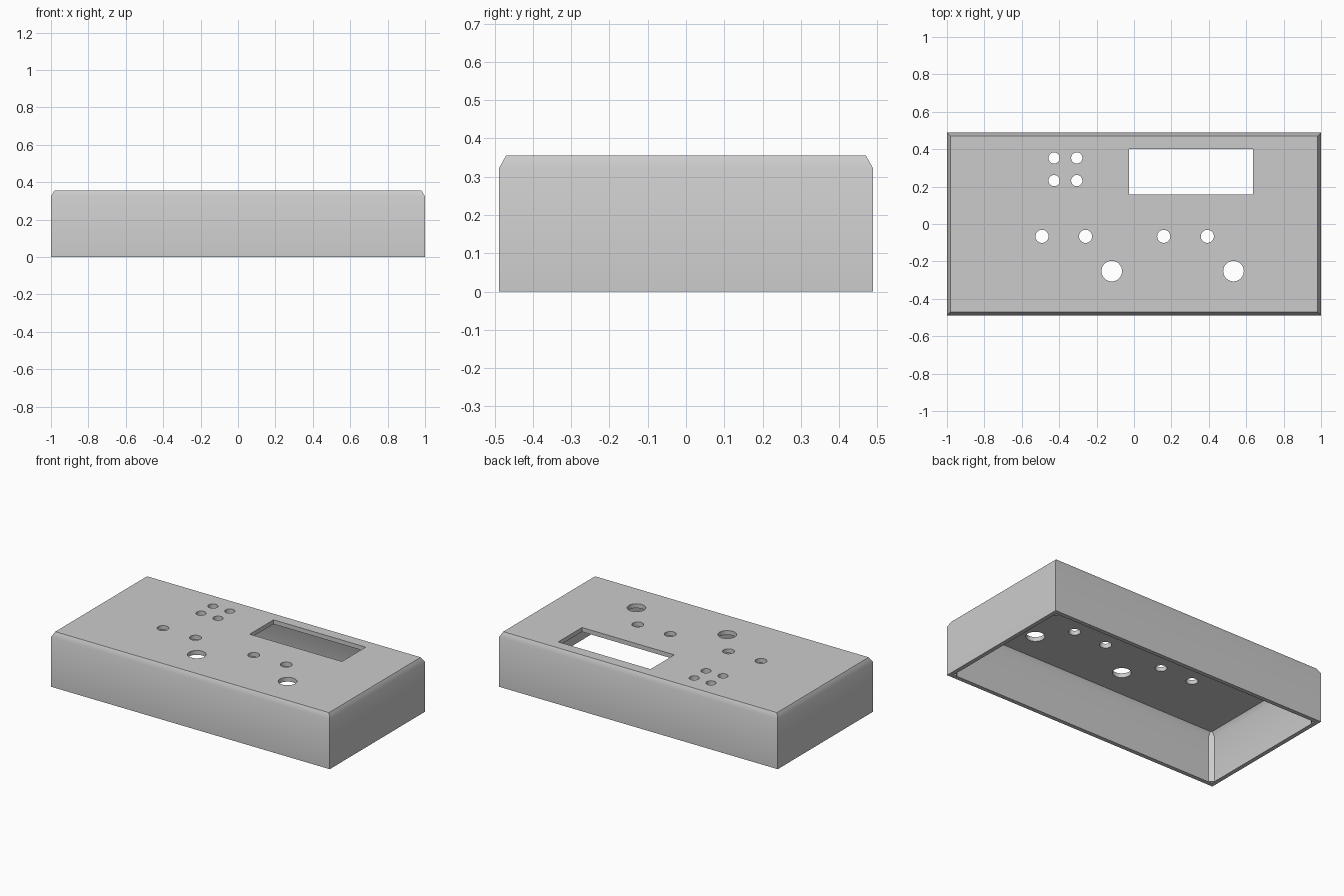
import bpy, bmesh

cube = bpy.data.objects.get("Cube")
if cube:
    bpy.data.objects.remove(cube, do_unlink=True)

grey = bpy.data.materials.new("plain grey")
grey.use_nodes = True
colour = (0.6, 0.6, 0.6, 1)
grey.diffuse_color = colour
grey.node_tree.nodes["Principled BSDF"].inputs["Base Color"].default_value = colour

HX, HY, H = 1.0, 0.488, 0.355      # half width, half depth, height
WALL, ROOF = 0.027, 0.028
CHAMFER_IN, CHAMFER_DOWN = 0.018, 0.032


def add_loft(bm, rings):
    """Closed solid through matching rings of points."""
    loops = [[bm.verts.new(p) for p in ring] for ring in rings]
    n = len(loops[0])
    for low, high in zip(loops, loops[1:]):
        for i in range(n):
            j = (i + 1) % n
            bm.faces.new((low[i], low[j], high[j], high[i]))
    bm.faces.new(loops[0][::-1])
    bm.faces.new(loops[-1])


def rectangle(x0, x1, y0, y1, z):
    return [(x0, y0, z), (x1, y0, z), (x1, y1, z), (x0, y1, z)]


def make_object(name, bm):
    bmesh.ops.recalc_face_normals(bm, faces=bm.faces)
    mesh = bpy.data.meshes.new(name)
    bm.to_mesh(mesh)
    bm.free()
    mesh.materials.append(grey)
    obj = bpy.data.objects.new(name, mesh)
    bpy.context.collection.objects.link(obj)
    return obj


def add_drill(bm, x, y, radius, z0, z1, sides=32):
    made = bmesh.ops.create_cone(bm, cap_ends=True, segments=sides, radius1=radius,
                                 radius2=radius, depth=z1 - z0)
    bmesh.ops.translate(bm, verts=made["verts"], vec=(x, y, (z0 + z1) / 2))


# Outer body with chamfered top edge
def body_rings(hx, hy, z0, z1):
    return [rectangle(-hx, hx, -hy, hy, z0),
            rectangle(-hx, hx, -hy, hy, z1 - CHAMFER_DOWN),
            rectangle(-hx + CHAMFER_IN, hx - CHAMFER_IN,
                      -hy + CHAMFER_IN, hy - CHAMFER_IN, z1)]


bm = bmesh.new()
add_loft(bm, body_rings(HX, HY, 0, H))
enclosure = make_object("enclosure_shell", bm)

# Hollow inside, open at the bottom; cut corners leave the screw posts standing
ix, iy, post = HX - WALL, HY - WALL, 0.026


def cavity_ring(hx, hy, p, z):
    quarter = [(hx, -hy + p), (hx, hy - p), (hx - p, hy), (-hx + p, hy)]
    return [(x, y, z) for x, y in quarter] + [(-x, -y, z) for x, y in quarter]


top = H - ROOF
bm = bmesh.new()
add_loft(bm, [cavity_ring(ix, iy, post, -0.1),
              cavity_ring(ix, iy, post, top - CHAMFER_DOWN),
              cavity_ring(ix - CHAMFER_IN, iy - CHAMFER_IN, post - CHAMFER_IN, top)])
cavity = make_object("cavity_cutter", bm)

# Display window and round control holes through the roof
bm = bmesh.new()
add_loft(bm, [rectangle(-0.026, 0.636, 0.157, 0.401, z) for z in (H - 0.06, H + 0.1)])
holes = [(x, y, 0.03) for x in (-0.427, -0.306) for y in (0.232, 0.353)]
holes += [(x, -0.066, 0.035) for x in (-0.492, -0.259, 0.159, 0.392)]
holes += [(x, -0.252, 0.055) for x in (-0.119, 0.532)]
for x, y, radius in holes:
    add_drill(bm, x, y, radius, H - 0.06, H + 0.1)

# Screw holes up into the corner posts
inset = 0.033
for sx in (-1, 1):
    for sy in (-1, 1):
        add_drill(bm, sx * (HX - inset), sy * (HY - inset), 0.008, -0.1, 0.2, 16)
openings = make_object("openings_cutter", bm)

for cutter in (cavity, openings):
    cut = enclosure.modifiers.new(cutter.name, "BOOLEAN")
    cut.operation = "DIFFERENCE"
    cut.solver = "EXACT"
    cut.object = cutter
    cutter.hide_render = True
    cutter.hide_set(True)

# Smooth hole walls, crisp edges
bpy.context.view_layer.objects.active = enclosure
enclosure.select_set(True)
for cutter in (cavity, openings):
    bpy.ops.object.modifier_apply(modifier=cutter.name)
    bpy.data.objects.remove(cutter, do_unlink=True)
bpy.ops.object.shade_smooth_by_angle()
